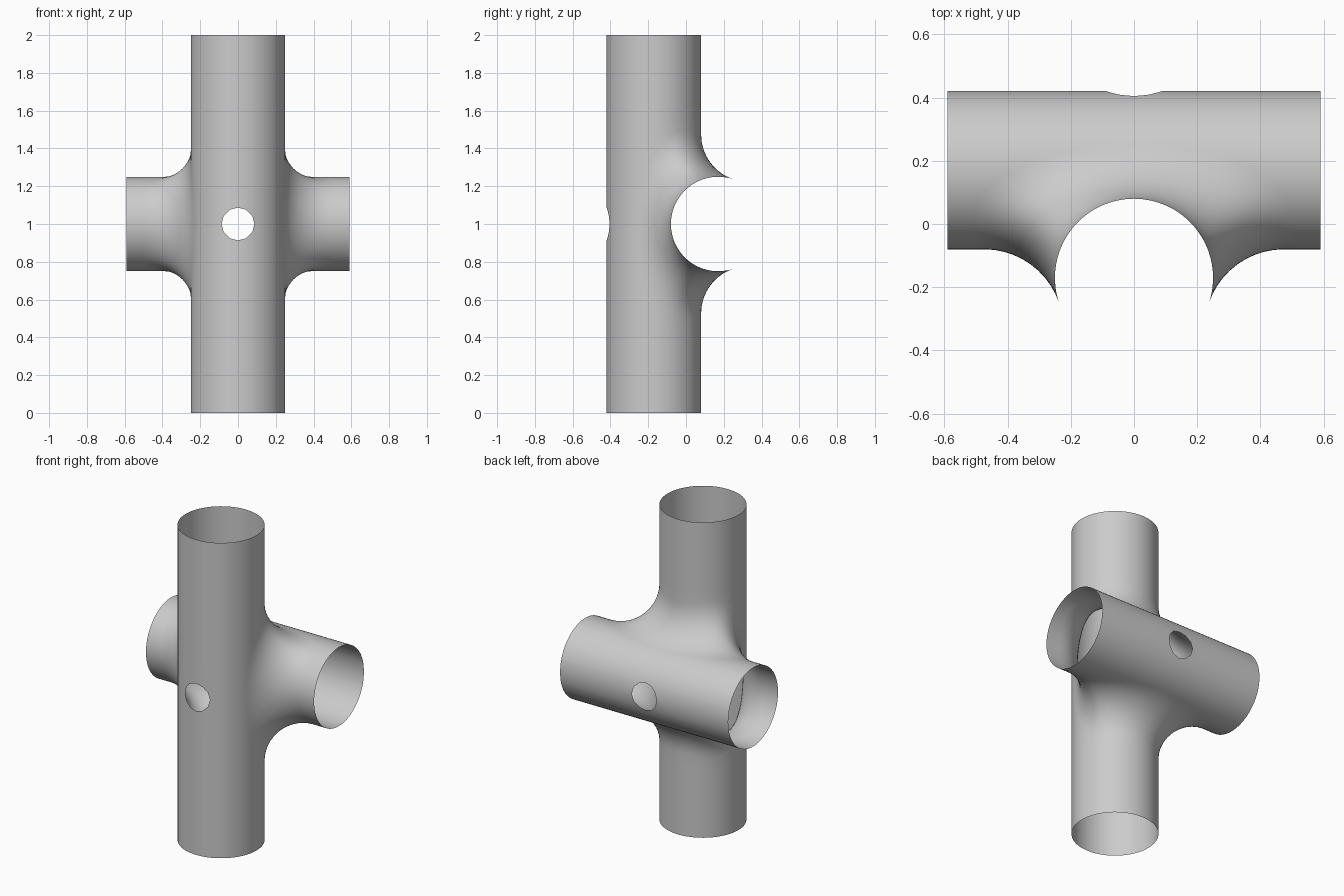
import bpy, bmesh, math
from mathutils import Vector

if "Cube" in bpy.data.objects:
    bpy.data.objects.remove(bpy.data.objects["Cube"])

RAD, FIL, OFF = 0.25, 0.25, 0.17     # pipe radius, fillet radius, axis offset in y
HOLE = 0.087                         # small through-hole radius
R = RAD + FIL                        # rolling-ball centre distance from each axis
HALF_V, HALF_H = 1.0, 0.59           # half lengths of upright and cross pipe
N, M = 24, 10                        # steps along and across the fillet


def swap(p):
    """Turns upright-pipe coordinates into cross-pipe coordinates."""
    return Vector((p.z, -p.y, p.x))


def root(v):
    return math.sqrt(max(v, 0.0))


def on_pipe(phi, z):
    return Vector((RAD * math.cos(phi), RAD * math.sin(phi) - OFF, z))


bm = bmesh.new()


def skin(rows):
    """Quads between consecutive rows of points."""
    grid = [[bm.verts.new(p) for p in row] for row in rows]
    for a, b in zip(grid, grid[1:]):
        for i in range(len(a) - 1):
            bm.faces.new((a[i], a[i + 1], b[i + 1], b[i]))


# fillet: ball rolling along the crossing of the two pipes (one quarter)
tmax = R - OFF
centres = []
for i in range(N + 1):
    t = tmax * math.cos(math.pi * i / N)
    centres.append(Vector((root(R * R - (t + OFF) ** 2), t,
                           root(R * R - (t - OFF) ** 2))))
strip = []
for c in centres:
    a = Vector((-c.x, -c.y - OFF, 0)).normalized()
    b = Vector((0, OFF - c.y, -c.z)).normalized()
    strip.append([c + FIL * a.slerp(b, j / M) for j in range(M + 1)])
skin(strip)

# lower edge of the quarter pipe: fillet contact, plain seam, round hole
edge = [row[0].copy() for row in strip]
p0 = math.atan2(edge[-1].y + OFF, edge[-1].x)
p1 = -math.acos(HOLE / RAD)
edge += [on_pipe(p0 + (p1 - p0) * k / 10, 0) for k in range(1, 11)]
for k in range(1, 4):
    a = math.radians(30 * k)
    edge.append(on_pipe(-math.acos(HOLE * math.cos(a) / RAD), HOLE * math.sin(a)))


def pipe(half, turn):
    rows = [[turn(p.lerp(Vector((p.x, p.y, half)), f)) for f in (0, 0.15, 0.5, 1)]
            for p in edge]
    skin(rows)


pipe(HALF_V, lambda p: p)
pipe(HALF_H, swap)

bmesh.ops.remove_doubles(bm, verts=bm.verts, dist=1e-5)
bmesh.ops.recalc_face_normals(bm, faces=bm.faces)
front = min(bm.faces, key=lambda f: f.calc_center_median().y)
if front.normal.y > 0:
    bmesh.ops.reverse_faces(bm, faces=bm.faces)

me = bpy.data.meshes.new("pipe_junction")
bm.to_mesh(me)
bm.free()
ob = bpy.data.objects.new("pipe_junction", me)
bpy.context.collection.objects.link(ob)
ob.location.z = HALF_V

# mirror the quarter left-right and up-down
mod = ob.modifiers.new("mirror", 'MIRROR')
mod.use_axis = (True, False, True)
mod.use_clip = True
mod.merge_threshold = 0.0005

bpy.context.view_layer.objects.active = ob
ob.select_set(True)
bpy.ops.object.modifier_apply(modifier="mirror")
bpy.ops.object.shade_smooth_by_angle(angle=math.radians(40))
